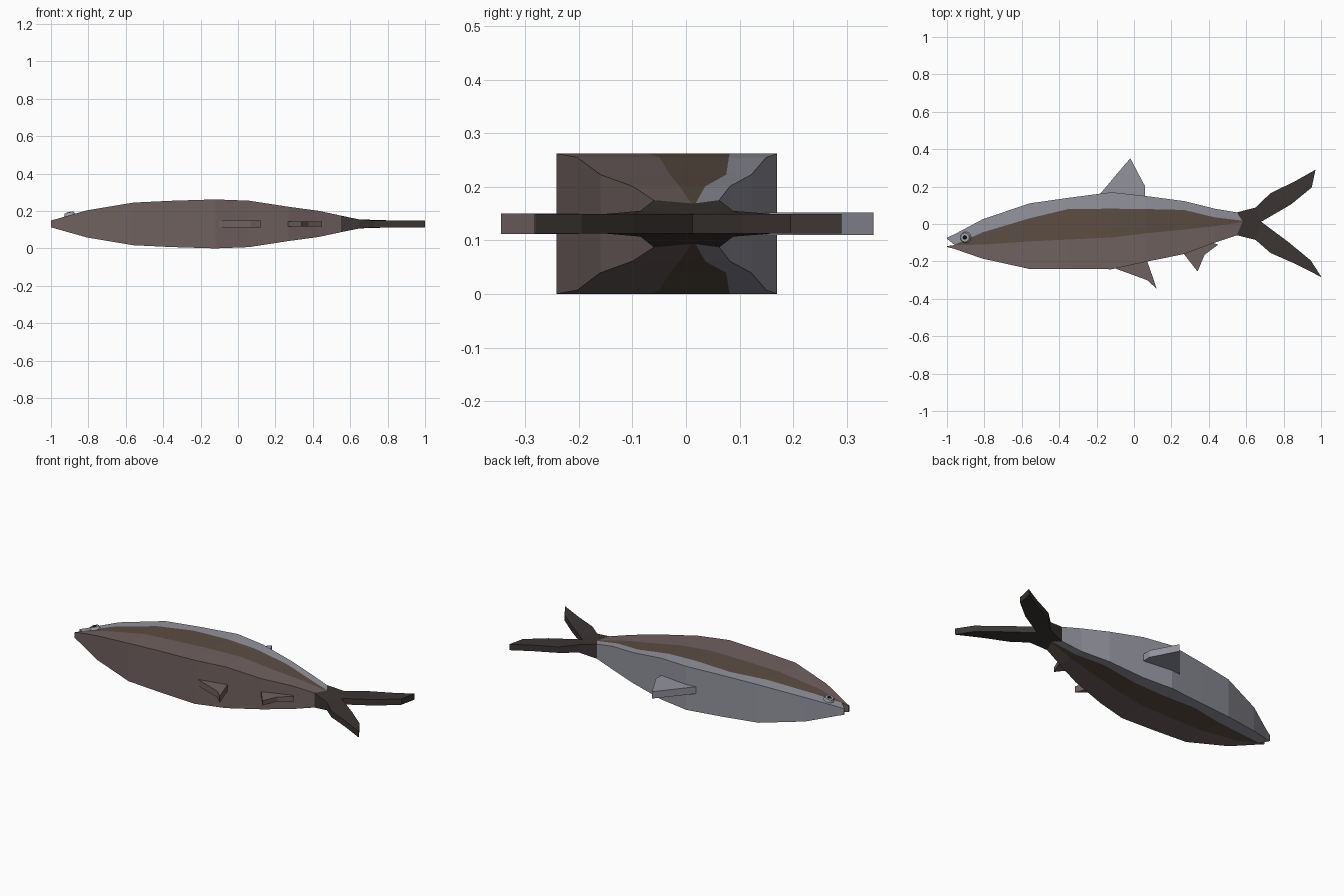
import bpy, bmesh, math

if "Cube" in bpy.data.objects:
    bpy.data.objects.remove(bpy.data.objects["Cube"])

MID = 0.131
HALF = [(-1, .018), (-.81, .072), (-.56, .114), (-.35, .124), (-.12, .131), (.06, .124),
        (.26, .093), (.43, .07), (.55, .044), (.68, .018), (1, .018)]


def half(x):
    for (x0, h0), (x1, h1) in zip(HALF, HALF[1:]):
        if x <= x1:
            return h0 + (h1 - h0) * (x - x0) / (x1 - x0)
    return HALF[-1][1]


def material(name, r, g, b):
    m = bpy.data.materials.new(name)
    m.diffuse_color = (r, g, b, 1)
    m.use_nodes = True
    m.node_tree.nodes["Principled BSDF"].inputs["Base Color"].default_value = m.diffuse_color
    return m


grey = material("back_grey", .29, .29, .34)
brown = material("side_brown", .105, .075, .055)
pink = material("belly_pink", .16, .12, .115)
dark = material("tail_dark", .045, .036, .033)
black = material("pupil_black", .005, .005, .005)
light = material("eye_light", .36, .37, .38)


def slab(name, rows, mats, thick=half):
    """Flat solid lofted through rows of (x, y) points, one material per band."""
    bm = bmesh.new()
    up = [[bm.verts.new((x, y, MID + thick(x))) for x, y in r] for r in rows]
    dn = [[bm.verts.new((x, y, MID - thick(x))) for x, y in r] for r in rows]
    n, k = len(rows), len(rows[0])

    def face(mat, *v):
        bm.faces.new(v).material_index = mat

    for i in range(n - 1):
        for j in range(k - 1):
            face(j, up[i][j], up[i][j + 1], up[i + 1][j + 1], up[i + 1][j])
            face(j, dn[i][j], dn[i + 1][j], dn[i + 1][j + 1], dn[i][j + 1])
        for j, m in ((0, 0), (k - 1, k - 2)):
            face(m, up[i][j], up[i + 1][j], dn[i + 1][j], dn[i][j])
    for i in (0, n - 1):
        for j in range(k - 1):
            face(j, up[i][j], dn[i][j], dn[i][j + 1], up[i][j + 1])
    bmesh.ops.remove_doubles(bm, verts=bm.verts, dist=.0005)
    bmesh.ops.recalc_face_normals(bm, faces=bm.faces)
    me = bpy.data.meshes.new(name)
    bm.to_mesh(me)
    bm.free()
    for m in mats:
        me.materials.append(m)
    ob = bpy.data.objects.new(name, me)
    bpy.context.collection.objects.link(ob)
    return ob


# body: back, side stripe and belly bands
stations = [(-.96, -.055, -.111, -.113, -.133), (-.81, .025, -.045, -.11, -.185),
            (-.56, .11, .03, -.093, -.24), (-.35, .14, .08, -.083, -.241),
            (-.12, .17, .082, -.072, -.242), (.06, .15, .08, -.05, -.203),
            (.27, .122, .075, -.03, -.16), (.43, .082, .036, -.012, -.1)]
rows = [[(x, y) for y in ys] for x, *ys in stations]
rows.append([(.55, .062), (.579, .018), (.58, .01), (.55, -.06)])
slab("body", rows, [grey, brown, pink])

# open mouth
slab("upper_jaw", [[(-1, -.073), (-1, -.079)], [(-.96, -.055), (-.96, -.111)]], [grey])
slab("lower_jaw", [[(-1, -.118), (-1, -.123)], [(-.96, -.113), (-.96, -.133)]], [pink])

# forked tail
lobe = [[(.55, .062), (.58, .014)], [(.65, .088), (.68, .012)], [(.73, .165), (.84, .105)],
        [(.86, .228), (.95, .195)], [(.97, .29), (.97, .287)]]
slab("tail_upper", lobe, [dark])
lobe = [[(.55, -.06), (.58, .014)], [(.65, -.085), (.68, .012)], [(.73, -.155), (.83, -.1)],
        [(.86, -.212), (.945, -.195)], [(1, -.283), (1, -.28)]]
slab("tail_lower", lobe, [dark])

# fins
slab("dorsal_fin", [[(-.18, .162), (.06, .145)], [(-.05, .317), (.06, .2)],
                    [(-.02, .35), (-.018, .348)]], [grey], lambda x: .021)
slab("pelvic_fin", [[(-.1, -.238), (.07, -.198)], [(.07, -.3), (.092, -.26)],
                    [(.12, -.345), (.12, -.343)]], [pink], lambda x: .019)
slab("anal_fin", [[(.262, -.155), (.34, -.254)], [(.36, -.125), (.377, -.165)],
                  [(.42, -.1), (.45, -.11)]], [pink], lambda x: .014)

# eye set on the sloping cheek
tilt = math.atan2(.054, .19)


def disc(name, mat, r1, r2, depth, lift):
    bpy.ops.mesh.primitive_cone_add(vertices=12, radius1=r1, radius2=r2, depth=depth,
                                    location=(-.9 - lift * math.sin(tilt), -.072,
                                              MID + half(-.9) + lift * math.cos(tilt)),
                                    rotation=(0, -tilt, 0))
    bpy.context.object.name = name
    bpy.context.object.data.materials.append(mat)


disc("eye", light, .034, .024, .024, .003)
disc("pupil", black, .012, .012, .006, .014)
